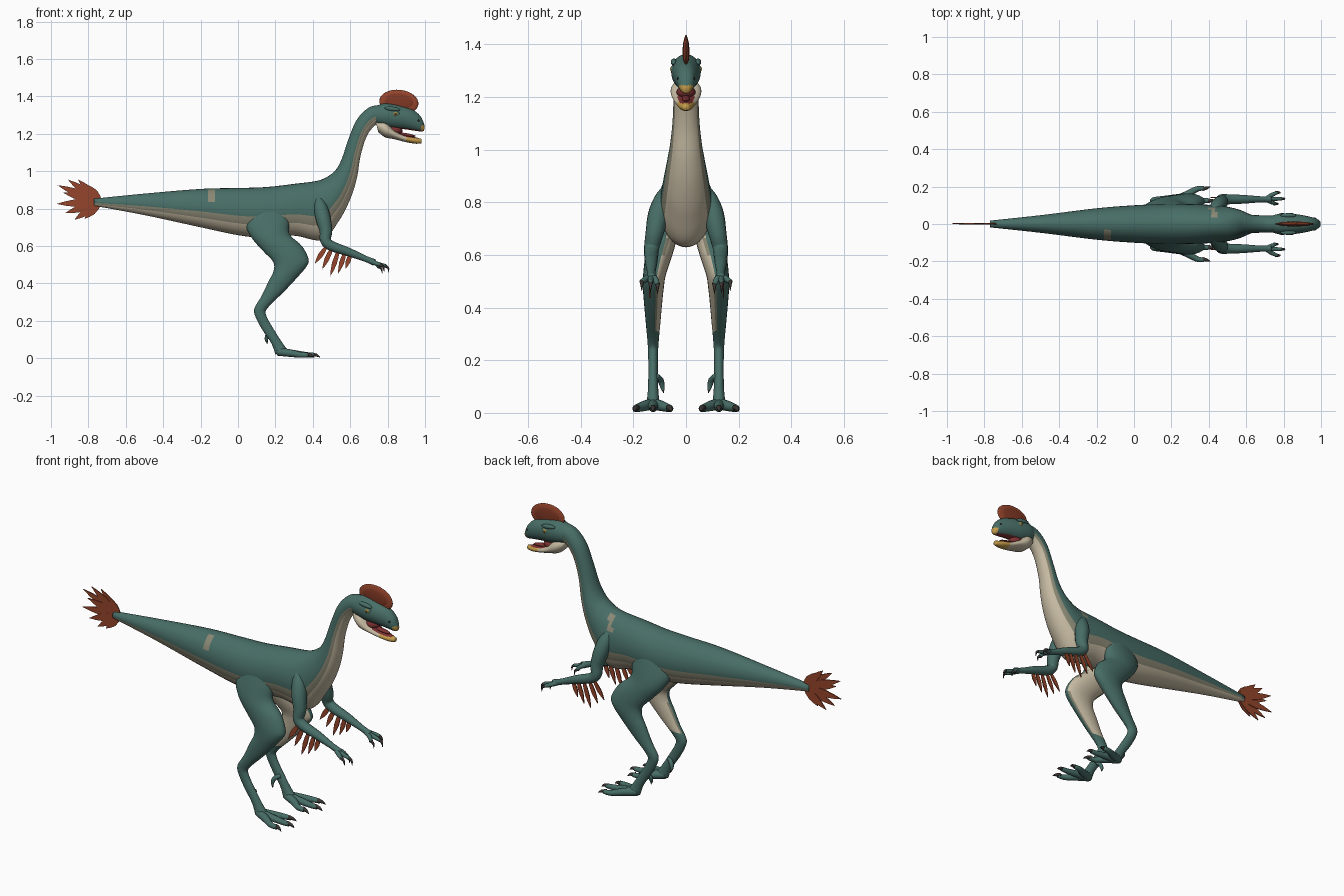
import bpy, bmesh, math
from mathutils import Vector, Matrix

cube = bpy.data.objects.get("Cube")
if cube:
    bpy.data.objects.remove(cube, do_unlink=True)


def material(name, r, g, b):
    mat = bpy.data.materials.new(name)
    mat.use_nodes = True
    mat.diffuse_color = (r, g, b, 1)
    node = mat.node_tree.nodes["Principled BSDF"]
    node.inputs["Base Color"].default_value = (r, g, b, 1)
    node.inputs["Roughness"].default_value = 0.8
    return mat


TEAL = material("teal skin", .065, .155, .135)
CREAM = material("cream belly", .56, .49, .36)
TAUPE = material("taupe border", .25, .24, .17)
RUST = material("rust feather", .3, .06, .025)
DARK_RUST = material("dark rust", .22, .04, .018)
GOLD = material("golden beak", .55, .33, .07)
CLAW = material("dark claw", .04, .035, .03)
MOUTH = material("mouth red", .2, .03, .03)
EYE = material("eye amber", .35, .24, .04)


def finish(name, bm, mats, rule=None, smooth=True):
    """Turn a bmesh into an object; rule(face) picks the material slot."""
    bmesh.ops.recalc_face_normals(bm, faces=bm.faces)
    bm.normal_update()
    for face in bm.faces:
        face.smooth = smooth
        if rule:
            face.material_index = rule(face)
    mesh = bpy.data.meshes.new(name)
    bm.to_mesh(mesh)
    bm.free()
    for mat in mats:
        mesh.materials.append(mat)
    obj = bpy.data.objects.new(name, mesh)
    bpy.context.collection.objects.link(obj)
    return obj


def spline(rows, steps):
    """Catmull-Rom interpolation of equal-length rows of numbers."""
    out = []
    for i in range(len(rows) - 1):
        a, b, c, d = (rows[min(max(i + k, 0), len(rows) - 1)] for k in (-1, 0, 1, 2))
        for s in range(steps):
            t = s / steps
            out.append([q + t * (r - p) / 2 + t * t * (p - 2.5 * q + 2 * r - e / 2)
                        + t ** 3 * (1.5 * (q - r) + (e - p) / 2)
                        for p, q, r, e in zip(a, b, c, d)])
    return out + [list(rows[-1])]


def skin(rings):
    """Bridge rings of points into a closed skin with end caps."""
    bm = bmesh.new()
    loops = [[bm.verts.new(p) for p in ring] for ring in rings]
    n = len(loops[0])
    for a, b in zip(loops, loops[1:]):
        for i in range(n):
            bm.faces.new((a[i], a[(i + 1) % n], b[(i + 1) % n], b[i]))
    bm.faces.new(loops[0])
    bm.faces.new(loops[-1])
    return bm


def loft(rows, side=1, steps=5, n=36):
    """Rows: top x, top z, bottom x, bottom z, half width, centre y."""
    rings = []
    for tx, tz, bx, bz, w, y in spline(rows, steps):
        top, low = Vector((tx, y * side, tz)), Vector((bx, y * side, bz))
        mid, half = (top + low) / 2, (top - low) / 2
        rings.append([mid + half * math.cos(math.tau * i / n)
                      + Vector((0, w * math.sin(math.tau * i / n), 0)) for i in range(n)])
    return skin(rings)


def tube(rows, side=1, steps=4, n=16):
    """Rows: x, y, z, radius."""
    pts = spline(rows, steps)
    rings = []
    for i, (x, y, z, r) in enumerate(pts):
        a, b = pts[max(i - 1, 0)], pts[min(i + 1, len(pts) - 1)]
        along = Vector([q - p for p, q in zip(a[:3], b[:3])]).normalized()
        u = along.cross(Vector((0, 1, 0))).normalized()
        v = along.cross(u)
        rings.append([Vector((x, y, z)) + r * (u * math.cos(math.tau * k / n)
                      + v * math.sin(math.tau * k / n)) for k in range(n)])
    for ring in rings:
        for p in ring:
            p.y *= side
    return skin(rings)


def ball(name, centre, size, mats, rule=None, tilt=0):
    bm = bmesh.new()
    bmesh.ops.create_uvsphere(bm, u_segments=24, v_segments=16, radius=1)
    bm.transform(Matrix.Translation(centre) @ Matrix.Rotation(tilt, 4, 'Y')
                 @ Matrix.Diagonal((*size, 1)))
    return finish(name, bm, mats, rule)


def feather(name, base, tip, width, y, mat):
    """Thin leaf-shaped blade lying in the xz plane."""
    base, tip = Vector((base[0], y, base[1])), Vector((tip[0], y, tip[1]))
    across = (tip - base).cross(Vector((0, 1, 0))).normalized() * width / 2
    outline = [(0, .5), (.3, .9), (.55, 1), (.8, .55), (1, 0), (.8, -.55), (.55, -1), (.3, -.9), (0, -.5)]
    bm = bmesh.new()
    face = bm.faces.new([bm.verts.new(base.lerp(tip, t) + across * s) for t, s in outline])
    new = bmesh.ops.extrude_face_region(bm, geom=[face])["geom"]
    for v in new:
        if isinstance(v, bmesh.types.BMVert):
            v.co.y += .005
    finish(name, bm, [mat], smooth=False)


# Tail, trunk and neck in one skin
body_rows = [
    (-.77, .853, -.77, .815, .018), (-.5, .88, -.5, .765, .047), (-.2, .905, -.2, .70, .084),
    (0, .91, 0, .658, .1), (.15, .915, .13, .645, .106), (.3, .932, .3, .655, .106),
    (.43, .95, .45, .632, .1), (.5, .985, .54, .735, .088), (.535, 1.025, .6, .85, .074),
    (.56, 1.08, .635, .96, .06), (.59, 1.17, .655, 1.08, .05), (.635, 1.275, .69, 1.19, .047),
    (.70, 1.34, .74, 1.25, .045), (.77, 1.355, .78, 1.25, .045)]
RINGS, SEGS = 6, 36
body = loft([row + (0,) for row in body_rows], steps=RINGS)
body.faces.ensure_lookup_table()


def body_colour(face):
    if face.index >= SEGS * RINGS * (len(body_rows) - 1):
        return 0
    from_belly = abs(180 - (face.index % SEGS + .5) * 360 / SEGS)
    c = face.calc_center_median()
    patch = (-.18 < c.x < -.14 and -.085 < c.y < -.03 and c.z > .84) or \
            (.405 < c.x < .44 and .03 < c.y < .09 and c.z > .85)
    return 1 if from_belly < 60 else 2 if from_belly < 80 or patch else 0


body.faces.index_update()
finish("body", body, [TEAL, CREAM, TAUPE], body_colour)

# Skull with golden beak tip
skull = loft([(.715, 1.33, .74, 1.25, .04, 0), (.77, 1.36, .775, 1.238, .054, 0),
              (.83, 1.358, .83, 1.228, .056, 0), (.89, 1.343, .89, 1.224, .049, 0),
              (.94, 1.325, .94, 1.217, .039, 0), (.977, 1.292, .979, 1.212, .028, 0),
              (.998, 1.245, .995, 1.216, .012, 0)])
finish("skull", skull, [TEAL, GOLD, MOUTH], lambda f: 1 if f.calc_center_median().x > .978
       and f.calc_center_median().z < 1.245 else 2 if f.normal.z < -.8 else 0)

# Lower jaw, cheek and mouth lining
jaw = loft([(.735, 1.268, .75, 1.21, .036, 0), (.785, 1.268, .785, 1.182, .058, 0),
            (.835, 1.222, .84, 1.17, .05, 0), (.89, 1.193, .89, 1.157, .036, 0),
            (.945, 1.182, .945, 1.147, .026, 0), (.982, 1.172, .98, 1.148, .012, 0)])
finish("lower_jaw", jaw, [CREAM, GOLD, MOUTH], lambda f: 2 if f.normal.z > .8 and
       .84 < f.calc_center_median().x < .96 else 1 if f.calc_center_median().x > .9 else 0)
ball("mouth_lining", (.835, 0, 1.217), (.045, .036, .026), [MOUTH])
ball("tongue", (.895, 0, 1.195), (.055, .015, .009), [MOUTH], tilt=.15)

# Head crest: disc with recessed centre
ball("crest_rim", (.86, 0, 1.368), (.105, .011, .067), [RUST], tilt=.1)
for side in (1, -1):
    ball("crest_centre", (.86, side * .006, 1.372), (.078, .007, .045), [DARK_RUST], tilt=.1)

# Tail fan
for i, (x, z) in enumerate([(-.8, .925), (-.855, .955), (-.91, .955), (-.965, .925), (-.935, .885),
                            (-.97, .825), (-.925, .775), (-.875, .74), (-.82, .745)]):
    feather("tail_feather", (-.735, .835), (x, z), .042, (i % 2) * .004 - .004, RUST)

for side, label in ((1, "left"), (-1, "right")):
    # Eye and brow
    ball(label + "_eye_socket", (.84, side * .046, 1.305), (.025, .011, .018), [TEAL])
    ball(label + "_eye", (.842, side * .05, 1.306), (.014, .01, .012), [EYE, CLAW],
         lambda f: int(f.normal.y * side > .93))
    ball(label + "_brow", (.825, side * .046, 1.333), (.042, .012, .012), [TEAL], tilt=.12)
    ball(label + "_nostril", (.965, side * .031, 1.27), (.008, .004, .005), [CLAW])

    # Leg: thigh, shank and ankle
    leg = loft([
        (.25, .86, .09, .84, .03, .055), (.275, .75, .045, .72, .046, .075),
        (.275, .665, .072, .645, .053, .09), (.342, .6, .135, .572, .05, .106),
        (.377, .53, .188, .515, .043, .12), (.366, .49, .19, .465, .04, .124),
        (.32, .435, .163, .41, .035, .125), (.25, .36, .125, .33, .028, .125),
        (.158, .268, .088, .268, .021, .125), (.15, .23, .092, .225, .019, .125),
        (.185, .165, .128, .155, .018, .125), (.235, .085, .178, .08, .02, .125),
        (.265, .045, .2, .02, .026, .125)], side, 4, 24)

    def leg_colour(face):
        inward = -side * face.normal.y
        if face.calc_center_median().z < .3:
            return 0
        return 1 if inward > .62 else 2 if inward > .4 else 0
    finish(label + "_leg", leg, [TEAL, CREAM, TAUPE], leg_colour)

    # Toes with claws, and the small rear toe
    for y, x in ((.066, .37), (.125, .405), (.186, .375)):
        toe = tube([(.215, .125, .035, .022), (.28, .125 + (y - .125) * .5, .027, .02),
                    (x - .04, y, .018, .015), (x, y + (y - .125) * .1, .017, .012)], side)
        finish(label + "_toe", toe, [TEAL])
        claw = tube([(x - .01, y, .02, .011), (x + .015, y + (y - .125) * .12, .016, .008),
                     (x + .033, y + (y - .125) * .2, .005, .001)], side, n=10)
        finish(label + "_toe_claw", claw, [CLAW])
    spur = tube([(.185, .115, .14, .012), (.16, .097, .125, .012), (.152, .09, .1, .009),
                 (.158, .085, .075, .001)], side, n=10)
    finish(label + "_rear_toe", spur, [TEAL, CLAW], lambda f: int(f.calc_center_median().z < .09))

    # Arm
    arm = tube([(.425, .065, .86, .02), (.44, .085, .81, .036), (.455, .105, .75, .04),
                (.47, .12, .68, .034), (.468, .13, .63, .029), (.5, .132, .6, .027),
                (.59, .132, .568, .023), (.68, .132, .532, .016), (.73, .132, .512, .018)], side)
    finish(label + "_arm", arm, [TEAL])

    # Fingers with claws
    for y, x, z in ((.108, .755, .478), (.135, .79, .483), (.168, .765, .488)):
        finger = tube([(.705, .132, .52, .014), (.735, .132 + (y - .132) * .6, .508, .012),
                       (x, y, z + .01, .009)], side, n=12)
        finish(label + "_finger", finger, [TEAL])
        claw = tube([(x - .008, y, z + .013, .009), (x + .012, y, z, .006),
                     (x + .016, y, z - .025, .001)], side, n=8)
        finish(label + "_finger_claw", claw, [CLAW])

    # Forearm feathers
    for bx, bz, tx, tz in ((.475, .6, .41, .505), (.505, .595, .45, .475), (.54, .585, .493, .437),
                           (.575, .575, .535, .452), (.605, .565, .575, .478)):
        feather(label + "_arm_feather", (bx, bz), (tx, tz), .026, side * .14, RUST)
